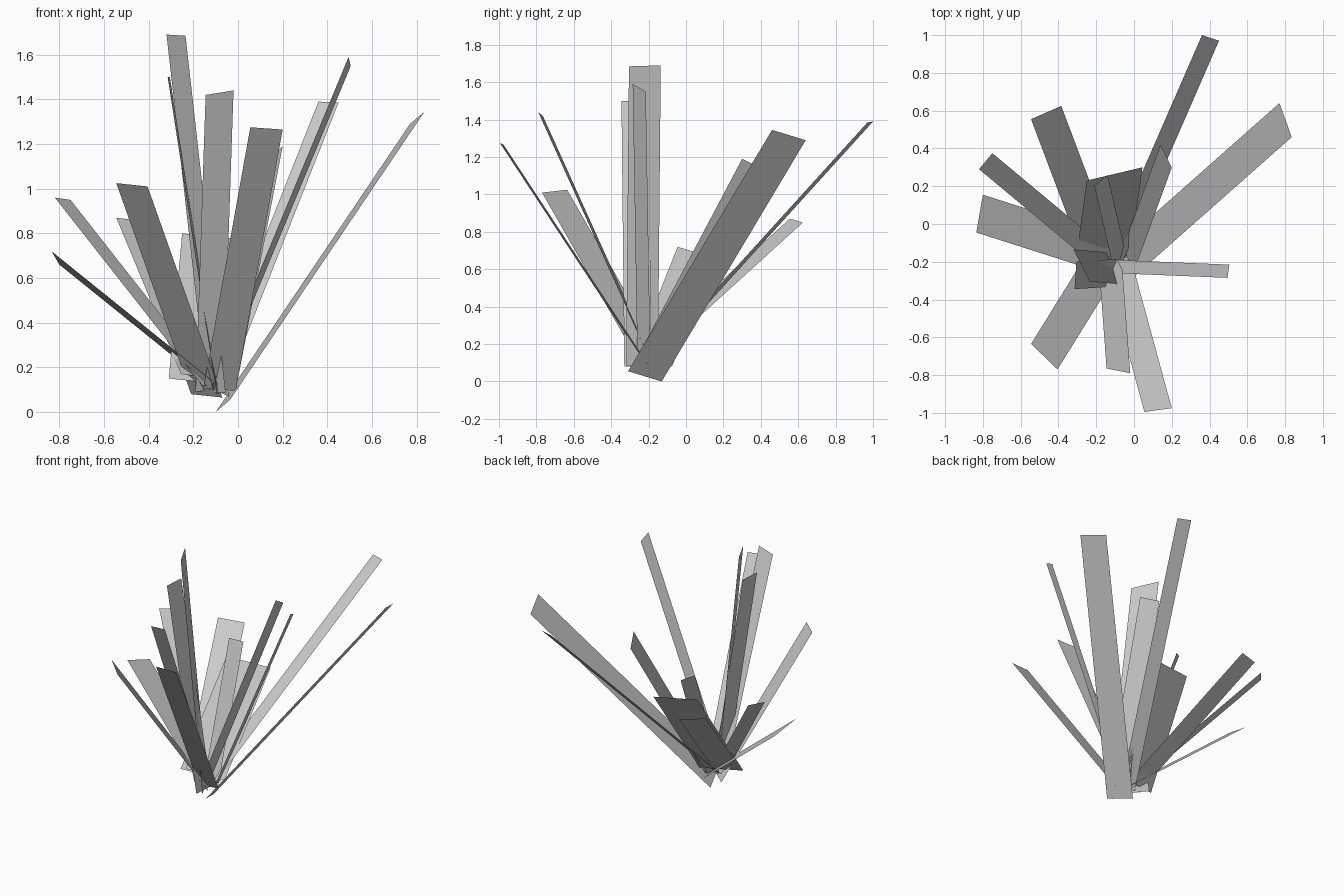
import bpy
import bmesh
from mathutils import Vector

default_cube = bpy.data.objects.get("Cube")
if default_cube:
    bpy.data.objects.remove(default_cube, do_unlink=True)


def make_material(name, colour):
    material = bpy.data.materials.new(name)
    material.use_nodes = True
    material.diffuse_color = colour
    for node in material.node_tree.nodes:
        if node.type == "BSDF_PRINCIPLED":
            node.inputs["Base Color"].default_value = colour
            node.inputs["Roughness"].default_value = 0.8
    return material


pale_grey = make_material("pale grey", (0.6, 0.6, 0.6, 1))


def make_blade(name, tip_start, tip_end, run):
    """Flat blade: the tip edge is swept along the run down to the root."""
    mesh = bpy.data.meshes.new(name)
    bm = bmesh.new()
    start = bm.verts.new(Vector(tip_start))
    end = bm.verts.new(Vector(tip_end))
    tip_edge = bm.edges.new((start, end))
    swept = bmesh.ops.extrude_edge_only(bm, edges=[tip_edge])
    root_verts = [v for v in swept["geom"] if isinstance(v, bmesh.types.BMVert)]
    bmesh.ops.translate(bm, verts=root_verts, vec=Vector(run))
    bm.to_mesh(mesh)
    bm.free()
    mesh.materials.append(pale_grey)
    blade = bpy.data.objects.new(name, mesh)
    bpy.context.collection.objects.link(blade)
    return blade


# Each blade: the two tip corners and the run from tip to root
blades = {
    # Blades leaning to the back
    "back_long_blade": ((.36, 1, 1.39), (.45, .97, 1.385), (-.51, -1.17, -1.29)),
    "back_narrow_blade": ((.14, .42, 1.13), (.2, .3, 1.19), (-.2, -.55, -1.04)),
    "back_short_blade": ((-.21, .2, .95), (-.14, .26, .92), (.1, -.43, -.85)),
    "back_wide_blade": ((-.25, .23, .8), (.045, .3, .77), (-.06, -.43, -.65)),
    "back_right_low_blade": ((-.545, .555, .87), (-.385, .625, .85), (.29, -.77, -.7)),
    # Blades leaning to the left
    "left_wide_blade": ((.77, .64, 1.29), (.835, .46, 1.345), (-.87, -.77, -1.29)),
    "left_narrow_blade": ((.495, -.285, 1.59), (.505, -.215, 1.55), (-.61, .025, -1.47)),
    # Blades leaning to the front
    "front_long_blade": ((.2, -.975, 1.265), (.055, -.995, 1.275), (-.21, .77, -1.17)),
    "front_tall_blade": ((-.145, -.765, 1.42), (-.02, -.79, 1.44), (-.045, .6, -1.33)),
    "front_right_blade": ((-.405, -.77, 1.01), (-.545, -.635, 1.025), (.335, .54, -.945)),
    # Blades leaning to the right
    "right_low_blade": ((-.835, -.045, .72), (-.8, .155, .66), (.72, -.23, -.58)),
    "right_back_blade": ((-.82, .29, .96), (-.75, .375, .95), (.66, -.55, -.84)),
    # Nearly upright blades
    "upright_tall_blade": ((-.32, -.135, 1.69), (-.235, -.305, 1.685), (.18, -.015, -1.6)),
    "upright_side_blade": ((-.315, -.345, 1.5), (-.305, -.2, 1.5), (.22, .015, -1.42)),
}

for blade_name, (corner_a, corner_b, sweep) in blades.items():
    make_blade(blade_name, corner_a, corner_b, sweep)
